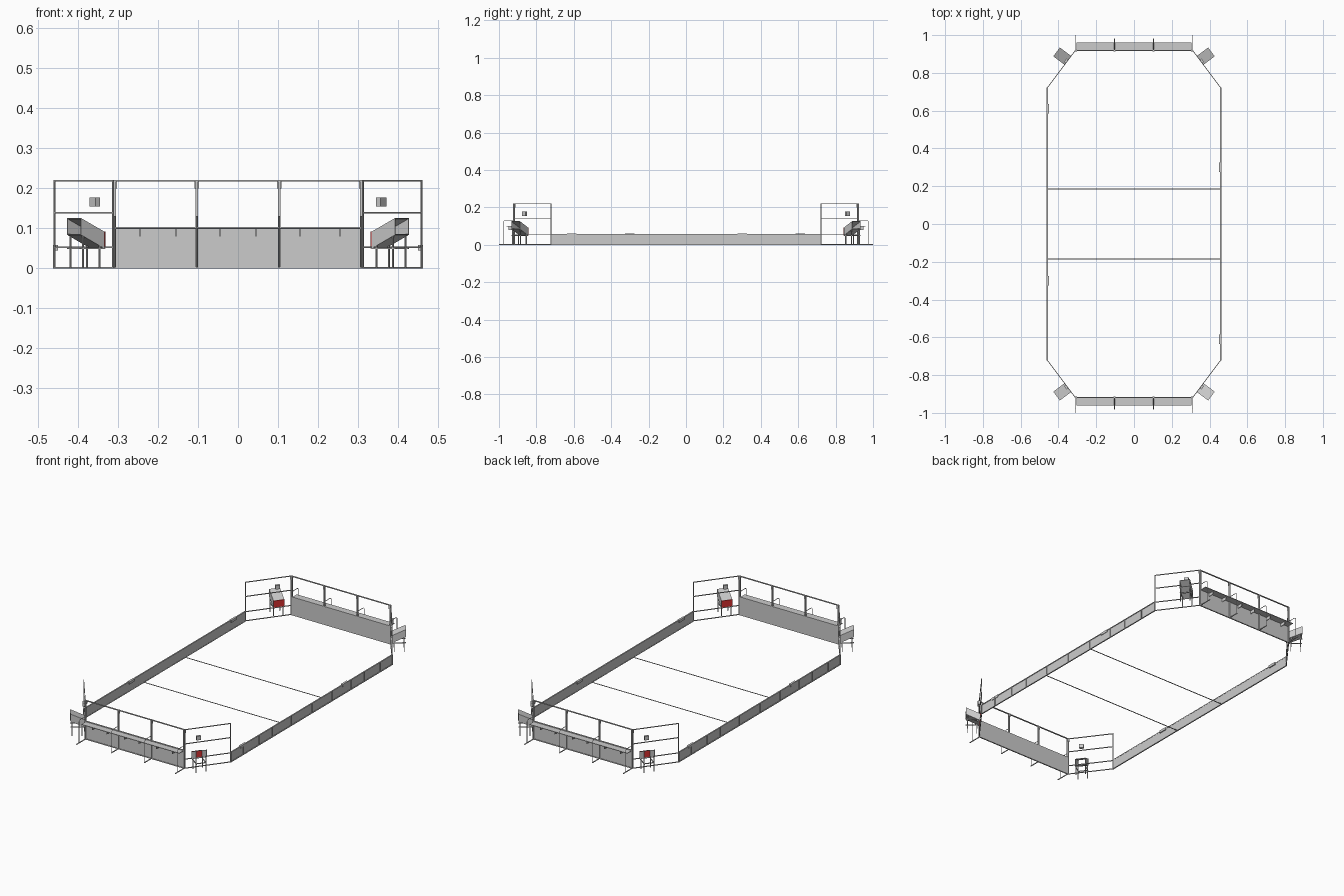
import bpy, bmesh, math
from mathutils import Matrix, Vector

if "Cube" in bpy.data.objects:
    bpy.data.objects.remove(bpy.data.objects["Cube"])

red = bpy.data.materials.new("red_panel")
red.diffuse_color = (0.7, 0.03, 0.03, 1)
red.use_nodes = True
red.node_tree.nodes["Principled BSDF"].inputs["Base Color"].default_value = red.diffuse_color


def finish(name, bm, m, mat=None):
    bmesh.ops.transform(bm, matrix=m, verts=bm.verts)
    bmesh.ops.recalc_face_normals(bm, faces=bm.faces)
    me = bpy.data.meshes.new(name)
    bm.to_mesh(me)
    bm.free()
    ob = bpy.data.objects.new(name, me)
    bpy.context.collection.objects.link(ob)
    if mat:
        me.materials.append(mat)
    return ob


def boxes(name, m, items, mat=None):
    """One object made of boxes given as (x0, x1, y0, y1, z0, z1)."""
    bm = bmesh.new()
    for x0, x1, y0, y1, z0, z1 in items:
        t = Matrix.Translation(((x0 + x1) / 2, (y0 + y1) / 2, (z0 + z1) / 2))
        bmesh.ops.create_cube(bm, size=1, matrix=t @ Matrix.Diagonal((x1 - x0, y1 - y0, z1 - z0, 1)))
    return finish(name, bm, m, mat)


def extrude_x(name, m, profile, x0, x1, mat=None):
    """Closed (y, z) profile swept as an open tube from x0 to x1."""
    bm = bmesh.new()
    a = [bm.verts.new((x0, y, z)) for y, z in profile]
    b = [bm.verts.new((x1, y, z)) for y, z in profile]
    bm.faces.new(a)
    bm.faces.new(b)
    n = len(a)
    for i in range(n):
        bm.faces.new((a[i], a[(i + 1) % n], b[(i + 1) % n], b[i]))
    return finish(name, bm, m, mat)


def pipe(name, m, pts, r):
    cu = bpy.data.curves.new(name, 'CURVE')
    cu.dimensions = '3D'
    cu.bevel_depth = r
    cu.bevel_resolution = 1
    cu.use_fill_caps = True
    s = cu.splines.new('POLY')
    s.points.add(len(pts) - 1)
    for p, q in zip(s.points, pts):
        p.co = (*(m @ Vector(q)), 1)
    bpy.context.collection.objects.link(bpy.data.objects.new(name, cu))


# The field repeats under a half turn, so each half is built once
for half, end in ((Matrix.Identity(4), "back"), (Matrix.Rotation(math.pi, 4, 'Z'), "front")):

    # long low side wall with frame rails and dividers
    boxes(end + "_side_panel", half, [(0.456, 0.459, -0.72, 0.72, 0.003, 0.054)])
    div = [-0.72, -0.61, -0.47, -0.35, -0.18, 0, 0.18, 0.35, 0.47, 0.61, 0.72]
    boxes(end + "_side_frame", half,
          [(0.455, 0.462, -0.72, 0.72, 0.053, 0.057), (0.455, 0.462, -0.72, 0.72, 0, 0.004)]
          + [(0.458, 0.463, y - 0.002, y + 0.002, 0, 0.055) for y in div])
    # raised gate hardware
    boxes(end + "_gate_box", half, [(0.45, 0.462, y - 0.025, y + 0.025, 0.045, 0.059) for y in (0.3, -0.61)])
    # floor line
    boxes(end + "_floor_line", half, [(-0.456, 0.456, 0.182, 0.187, 0, 0.002)])

    # end station: solid lower panel, shelf, posts and top rail
    boxes(end + "_station_panel", half, [(-0.31, 0.31, 0.915, 0.919, 0.002, 0.1)])
    boxes(end + "_station_shelf", half, [(-0.305, 0.305, 0.919, 0.96, 0.098, 0.101)])
    boxes(end + "_shelf_brackets", half,
          [(x - 0.001, x + 0.001, 0.919, 0.95, 0.08, 0.098) for x in (-0.255, -0.155, -0.045, 0.045, 0.155, 0.245)])
    posts = (-0.308, -0.103, 0.103, 0.308)
    boxes(end + "_station_frame", half,
          [(x - 0.003, x + 0.003, 0.915, 0.924, 0, 0.22) for x in posts]
          + [(-0.31, 0.31, 0.915, 0.922, z - 0.004, z) for z in (0.004, 0.104, 0.221)])
    # post caps
    boxes(end + "_post_caps", half, [(x - 0.006, x + 0.006, 0.912, 0.916, 0.2, 0.22) for x in posts])
    # bracing hoops and floor feet behind the station
    for x in posts:
        outer = abs(x) > 0.2
        pipe(end + "_brace_hoop", half,
             [(x, 0.92, 0.13), (x, 0.97, 0.13), (x, 0.978, 0.122), (x, 0.978, 0.002)], 0.0017)
        boxes(end + "_station_foot", half, [(x - 0.002, x + 0.002, 0.92, 1.0 if outer else 0.982, 0, 0.004)])

    # angled corners: local x runs along the wall, local y points outward
    for sx, side in ((1, "right"), (-1, "left")):
        m = half @ Matrix(((sx * 0.6, sx * 0.8, 0, sx * 0.311), (-0.8, 0.6, 0, 0.918),
                           (0, 0, 1, 0), (0, 0, 0, 1)))
        tag = end + "_" + side
        boxes(tag + "_corner_frame", m,
              [(0, 0.248, -0.002, 0.002, z - 0.004, z) for z in (0.004, 0.055, 0.141, 0.221)]
              + [(x - 0.002, x + 0.002, -0.002, 0.002, 0, 0.22) for x in (0.002, 0.246)])
        # small sign on the corner wall
        boxes(tag + "_corner_sign", m, [(0.06, 0.084, -0.002, 0.012, 0.155, 0.177)])
        # sloped loading chute, a tube open at both ends
        x0, x1, t = 0.036, 0.094, 0.002
        lo, hi = (0.002, 0.05), (0.075, 0.084)
        h = 0.042
        extrude_x(tag + "_chute_floor", m, [lo, hi, (hi[0], hi[1] + t), (lo[0], lo[1] + t)], x0, x1)
        extrude_x(tag + "_chute_roof", m,
                  [(lo[0], lo[1] + h - t), (hi[0], hi[1] + h - t), (hi[0], hi[1] + h), (lo[0], lo[1] + h)], x0, x1)
        for a in (x0, x1 - t):
            extrude_x(tag + "_chute_side", m, [lo, hi, (hi[0], hi[1] + h), (lo[0], lo[1] + h)], a, a + t)
        if sx < 0:
            boxes(tag + "_chute_door", m, [(x0, x1, -0.001, 0.002, 0.05, 0.092)], red)
        # chute stand
        legs = [(x, y) for x in (x0 + 0.003, x1 - 0.003) for y in (0.015, 0.066)]
        boxes(tag + "_chute_stand", m,
              [(x - 0.002, x + 0.002, y - 0.002, y + 0.002, 0, 0.055 + 0.45 * y) for x, y in legs]
              + [(x - 0.002, x + 0.002, 0, 0.075, 0.048, 0.052) for x in (x0 + 0.003, x1 - 0.003)]
              + [(x0, x1, 0.064, 0.068, 0.048, 0.052)])
